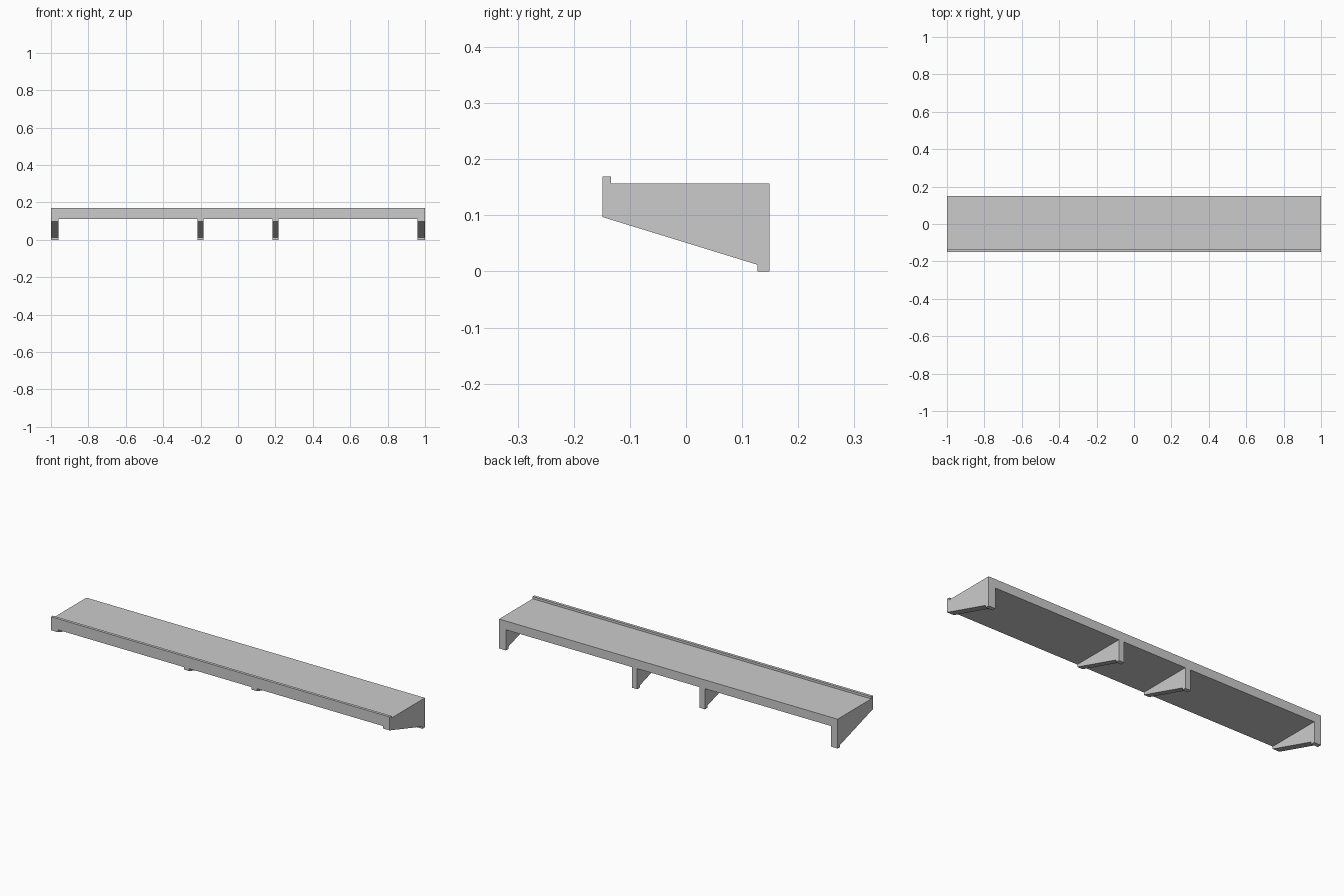
import bpy
import bmesh

if "Cube" in bpy.data.objects:
    bpy.data.objects.remove(bpy.data.objects["Cube"])

FRONT, BACK = -0.149, 0.149
UNDER, TOP, LIP = 0.11, 0.157, 0.169


def extrude_profile(name, profile, x0, x1):
    """Extrude a (y, z) profile along x."""
    bm = bmesh.new()
    face = bm.faces.new([bm.verts.new((x0, y, z)) for y, z in profile])
    ext = bmesh.ops.extrude_face_region(bm, geom=[face])
    moved = [v for v in ext["geom"] if isinstance(v, bmesh.types.BMVert)]
    bmesh.ops.translate(bm, verts=moved, vec=(x1 - x0, 0, 0))
    bmesh.ops.recalc_face_normals(bm, faces=bm.faces)
    mesh = bpy.data.meshes.new(name)
    bm.to_mesh(mesh)
    bm.free()
    obj = bpy.data.objects.new(name, mesh)
    bpy.context.collection.objects.link(obj)
    return obj


# Shelf board with raised front lip
extrude_profile("shelf_board", [
    (FRONT, UNDER), (BACK, UNDER), (BACK, TOP),
    (-0.134, TOP), (-0.134, LIP), (FRONT, LIP)], -1, 1)

# Tapered brackets with a small foot at the back
bracket = [(FRONT, 0.097), (0.127, 0.012), (0.127, 0),
           (BACK, 0), (BACK, UNDER), (FRONT, UNDER)]
for side, s in (("left", -1), ("right", 1)):
    extrude_profile(f"end_bracket_{side}", bracket, s * 0.96, s * 1.0)
    extrude_profile(f"middle_bracket_{side}", bracket, s * 0.184, s * 0.216)
